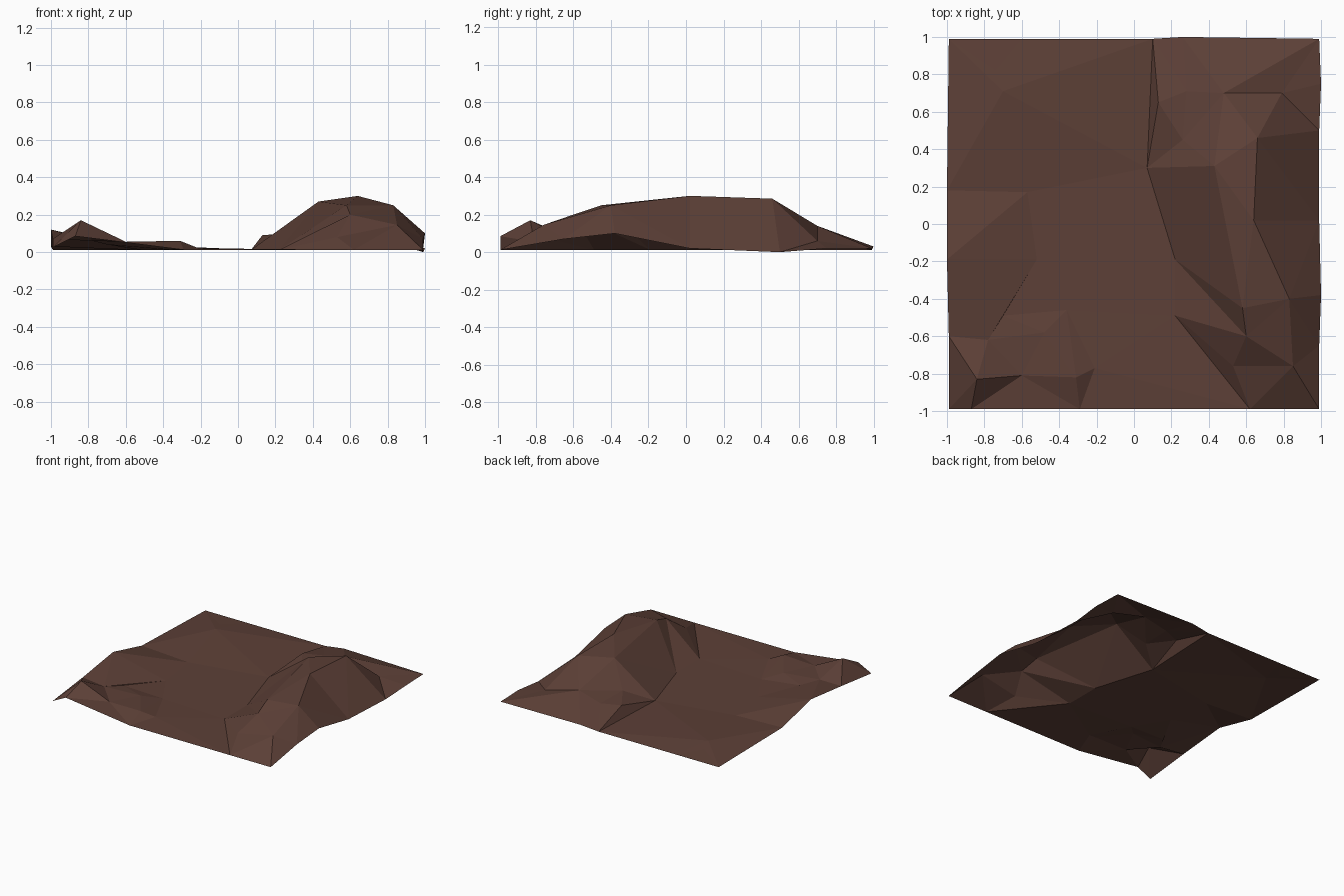
import bpy
from mathutils import Vector
from mathutils.geometry import delaunay_2d_cdt

if "Cube" in bpy.data.objects:
    bpy.data.objects.remove(bpy.data.objects["Cube"])

FLAT = 0.012  # height of the valley floor

# outer edge of the sheet, anticlockwise from the front left corner
border = [(-.99, -.99, .025), (-.87, -.99, .085), (-.29, -.99, FLAT), (.62, -.99, FLAT),
          (.99, -.99, FLAT), (.99, -.65, .07), (1, -.38, .10), (.99, .02, .02),
          (.99, .5, 0), (1, .75, .02), (.99, .99, .02), (.26, 1, .03), (.10, .99, FLAT),
          (-.6, .99, FLAT), (-.99, .99, FLAT), (-1, .18, .03), (-1, -.19, .12), (-.99, -.6, .07)]

# hill on the right: crest ring and the creases running down from it
crest = [(.43, .31, .27), (.66, .46, .285), (.64, .02, .30), (.83, -.40, .25), (.58, -.45, .25)]
back_spur = [border[12], (.13, .65, .09), (.26, .45, .10), (.28, .71, .09),
             (.48, .70, .14), border[11]]
back_foot = [border[12], (.07, .30, FLAT), back_spur[2]]
back_slope = [crest[1], (.79, .70, .06), border[8]]
front_gully = [crest[4], (.60, -.60, .20), (.53, -.76, .08), (.22, -.49, FLAT), border[3]]
front_foot = [(.22, -.19, FLAT), front_gully[1]]
front_spur = [crest[3], (.85, -.76, .145), border[3]]
front_shoulder = [front_gully[1], front_spur[1], border[5]]

# low mound on the left and the bump in the back corner
mound = [border[17], (-.84, -.83, .17), (-.6, -.81, .055), (-.31, -.82, .06), (-.21, -.77, .02)]
mound_crease = [(-.70, -.49, .04), (-.48, -.58, .05), mound[3]]
mound_foot = [border[16], (-.78, -.62, .06), (-.52, -.19, FLAT), (-.36, -.46, FLAT), mound[3]]
mound_back = [border[15], (-.57, .17, FLAT), mound_foot[2], border[16]]
corner_bump = [border[14], (-.74, .82, .03), (-.70, .71, .045), border[13]]

# gather points and crease edges, sharing repeated points
points, edges = [], []


def add_chain(chain, closed=False):
    ids = []
    for p in chain:
        if p not in points:
            points.append(p)
        ids.append(points.index(p))
    edges.extend(zip(ids, ids[1:] + ids[:1] if closed else ids[1:]))


add_chain(border, True)
add_chain(crest, True)
for chain in (back_spur, back_foot, back_slope, front_gully, front_foot, front_spur,
              front_shoulder, mound, mound_crease, mound_foot, mound_back, corner_bump):
    add_chain(chain)

# triangulate in plan, then lift each point to its height
flat, _, faces, origin, _, _ = delaunay_2d_cdt(
    [Vector(p[:2]) for p in points], edges, [], 1, 1e-4)
verts = [(v.x, v.y, points[o[0]][2] if o else 0.06) for v, o in zip(flat, origin)]

mesh = bpy.data.meshes.new("terrain")
mesh.from_pydata(verts, [], faces)
mesh.update()
terrain = bpy.data.objects.new("terrain", mesh)
bpy.context.collection.objects.link(terrain)

# single earth colour
earth = bpy.data.materials.new("earth brown")
earth.diffuse_color = (0.109, 0.051, 0.038, 1)
earth.use_nodes = True
earth.node_tree.nodes["Principled BSDF"].inputs["Base Color"].default_value = earth.diffuse_color
mesh.materials.append(earth)
